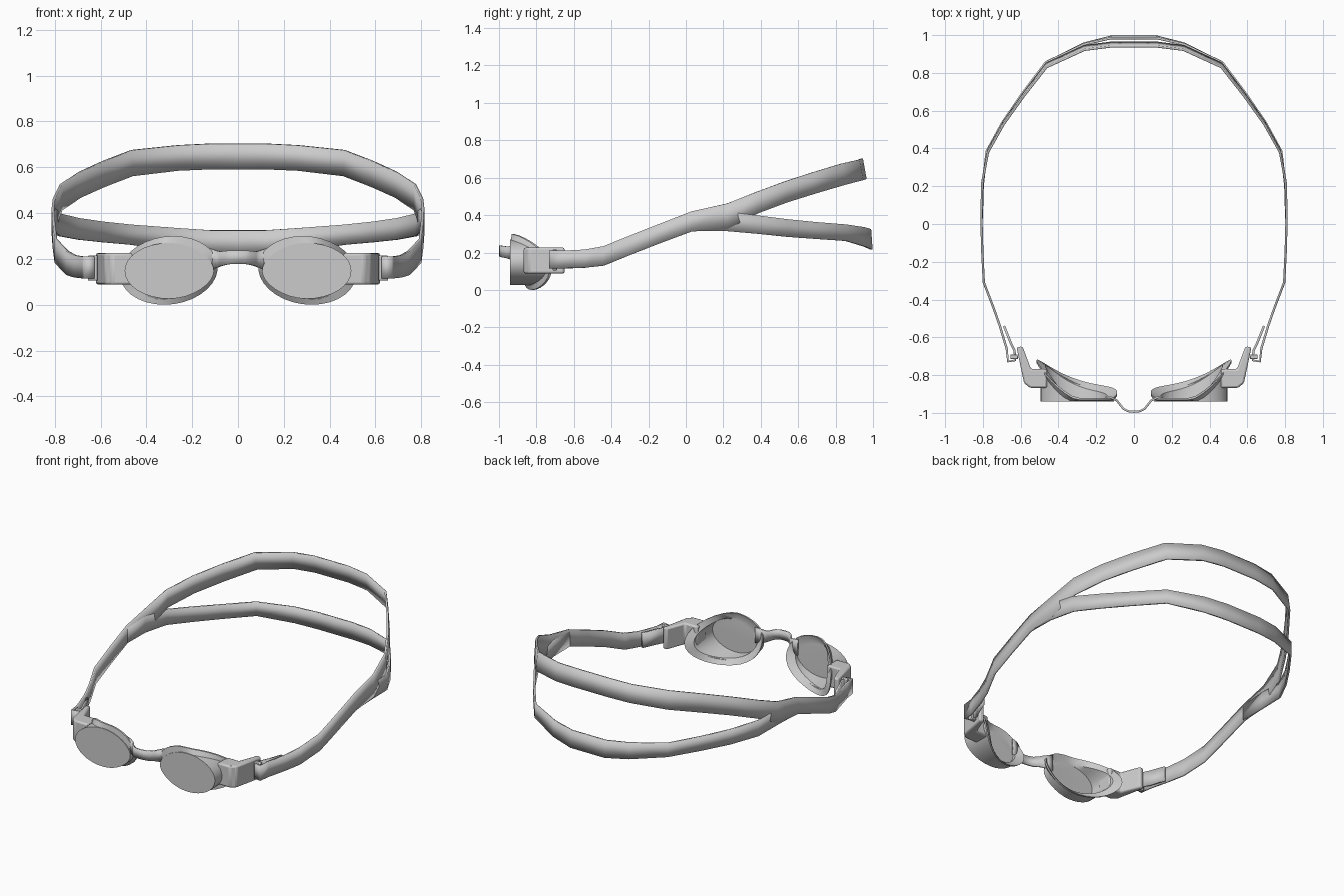
import bpy
from math import sin, cos, pi


def make(name, verts, faces, solid=0.0, bevel=0.0):
    """Mesh object mirrored over x, optionally thickened and bevelled."""
    me = bpy.data.meshes.new(name)
    me.from_pydata(verts, [], faces)
    ob = bpy.data.objects.new(name, me)
    bpy.context.collection.objects.link(ob)
    bpy.ops.object.select_all(action='DESELECT')
    ob.select_set(True)
    bpy.context.view_layer.objects.active = ob
    bpy.ops.object.mode_set(mode='EDIT')
    bpy.ops.mesh.select_all(action='SELECT')
    bpy.ops.mesh.normals_make_consistent(inside=False)
    bpy.ops.object.mode_set(mode='OBJECT')
    if bevel:
        b = ob.modifiers.new("bevel", 'BEVEL')
        b.width, b.segments = bevel, 2
    m = ob.modifiers.new("mirror", 'MIRROR')
    m.merge_threshold = 0.0005
    if solid:
        s = ob.modifiers.new("thickness", 'SOLIDIFY')
        s.thickness, s.offset = solid, 0
    bpy.ops.object.shade_smooth_by_angle(angle=0.6)
    return ob


def ribbon(name, stations, thick):
    """Upright band; each station is x, y, z low, z high, backward lean of the top."""
    v, f = [], []
    for i, (x, y, lo, hi, lean) in enumerate(stations):
        v += [(x, y, lo), (x, y - lean, hi)]
        if i:
            a = 2 * i
            f.append((a - 2, a, a + 1, a - 1))
    return make(name, v, f, solid=thick)


def loft(name, rings):
    """Closed skin through rings, n-gon caps on both ends."""
    n = len(rings[0])
    v = [p for r in rings for p in r]
    f = [tuple(range(n)), tuple(range((len(rings) - 1) * n, len(rings) * n))]
    for k in range(len(rings) - 1):
        for i in range(n):
            j = (i + 1) % n
            f.append((k * n + i, k * n + j, (k + 1) * n + j, (k + 1) * n + i))
    return make(name, v, f)


def prism(name, outline, z0, z1, bevel):
    n = len(outline)
    v = [(x, y, z) for z in (z0, z1) for x, y in outline]
    f = [tuple(range(n)), tuple(range(n, 2 * n))]
    f += [(i, (i + 1) % n, n + (i + 1) % n, n + i) for i in range(n)]
    return make(name, v, f, bevel=bevel)


# Eye cup: flat lens front, straight wall, face-fitting flared rim, inner hollow
N = 32
ANG = [2 * pi * i / N for i in range(N)]


def lens_pt(t, s, y):
    c = cos(t)
    taper = 1 - 0.14 * c * c if c < 0 else 1
    return (0.30 + 0.195 * s * c, y, 0.148 + 0.122 * s * sin(t) * taper)


def rim_y(t):
    return max(-0.922, -0.839 + 0.08 * cos(t) - 0.0575 * sin(t) + 0.034 * cos(2 * t))


def rim_pt(t, s, dy):
    return (0.302 + 0.213 * s * cos(t) - 0.02 * sin(t),
            max(rim_y(t) + dy, -0.932), 0.15 + 0.15 * s * sin(t))


loft("eye_cup", [
    [lens_pt(t, 1, -0.94) for t in ANG],
    [lens_pt(t, 1, max(rim_y(t) - 0.03, -0.936)) for t in ANG],
    [rim_pt(t, 1, -0.012) for t in ANG],
    [rim_pt(t, 1, 0) for t in ANG],
    [rim_pt(t, 0.78, -0.03) for t in ANG],
    [lens_pt(t, 0.84, -0.93) for t in ANG],
])

# Nose bridge
ribbon("nose_bridge", [
    (0, -0.994, 0.178, 0.237, 0), (0.03, -0.991, 0.178, 0.237, 0),
    (0.055, -0.979, 0.174, 0.235, 0), (0.075, -0.955, 0.169, 0.232, 0),
    (0.09, -0.935, 0.162, 0.235, 0), (0.12, -0.92, 0.155, 0.245, 0),
    (0.15, -0.915, 0.15, 0.25, 0)], 0.011)

# Side arm with the pin that holds the strap loop
prism("side_arm", [(0.46, -0.768), (0.545, -0.768), (0.59, -0.648), (0.622, -0.652),
                   (0.582, -0.842), (0.55, -0.868), (0.46, -0.868)], 0.088, 0.226, 0.01)
prism("strap_pin", [(0.612, -0.715), (0.655, -0.715), (0.655, -0.69), (0.617, -0.69)],
      0.105, 0.215, 0.004)

# Strap: tail, loop round the pin, side run and upper back branch
ribbon("upper_strap", [
    (0.688, -0.54, 0.118, 0.212, 0), (0.65, -0.635, 0.115, 0.21, 0),
    (0.632, -0.67, 0.115, 0.21, 0), (0.63, -0.722, 0.115, 0.21, 0),
    (0.667, -0.728, 0.115, 0.21, 0), (0.674, -0.66, 0.115, 0.21, 0),
    (0.71, -0.54, 0.119, 0.216, 0), (0.745, -0.44, 0.13, 0.234, 0),
    (0.795, -0.31, 0.183, 0.287, 0), (0.803, -0.15, 0.245, 0.35, 0),
    (0.808, 0.03, 0.312, 0.42, 0), (0.803, 0.22, 0.325, 0.462, 0),
    (0.773, 0.39, 0.412, 0.525, 0.01), (0.69, 0.54, 0.468, 0.58, 0.012),
    (0.585, 0.69, 0.515, 0.628, 0.015), (0.463, 0.85, 0.562, 0.675, 0.02),
    (0.262, 0.942, 0.586, 0.696, 0.02), (0.12, 0.96, 0.592, 0.703, 0.02),
    (0, 0.96, 0.592, 0.703, 0.02)], 0.012)

# Lower back branch
ribbon("lower_strap", [
    (0.806, 0.03, 0.314, 0.41, 0), (0.801, 0.2, 0.316, 0.42, 0),
    (0.78, 0.385, 0.3, 0.398, 0), (0.695, 0.54, 0.284, 0.378, 0),
    (0.592, 0.69, 0.273, 0.363, 0), (0.468, 0.855, 0.262, 0.35, 0),
    (0.265, 0.955, 0.232, 0.335, 0.004), (0.12, 0.992, 0.216, 0.325, 0.008),
    (0, 0.992, 0.216, 0.325, 0.008)], 0.012)
